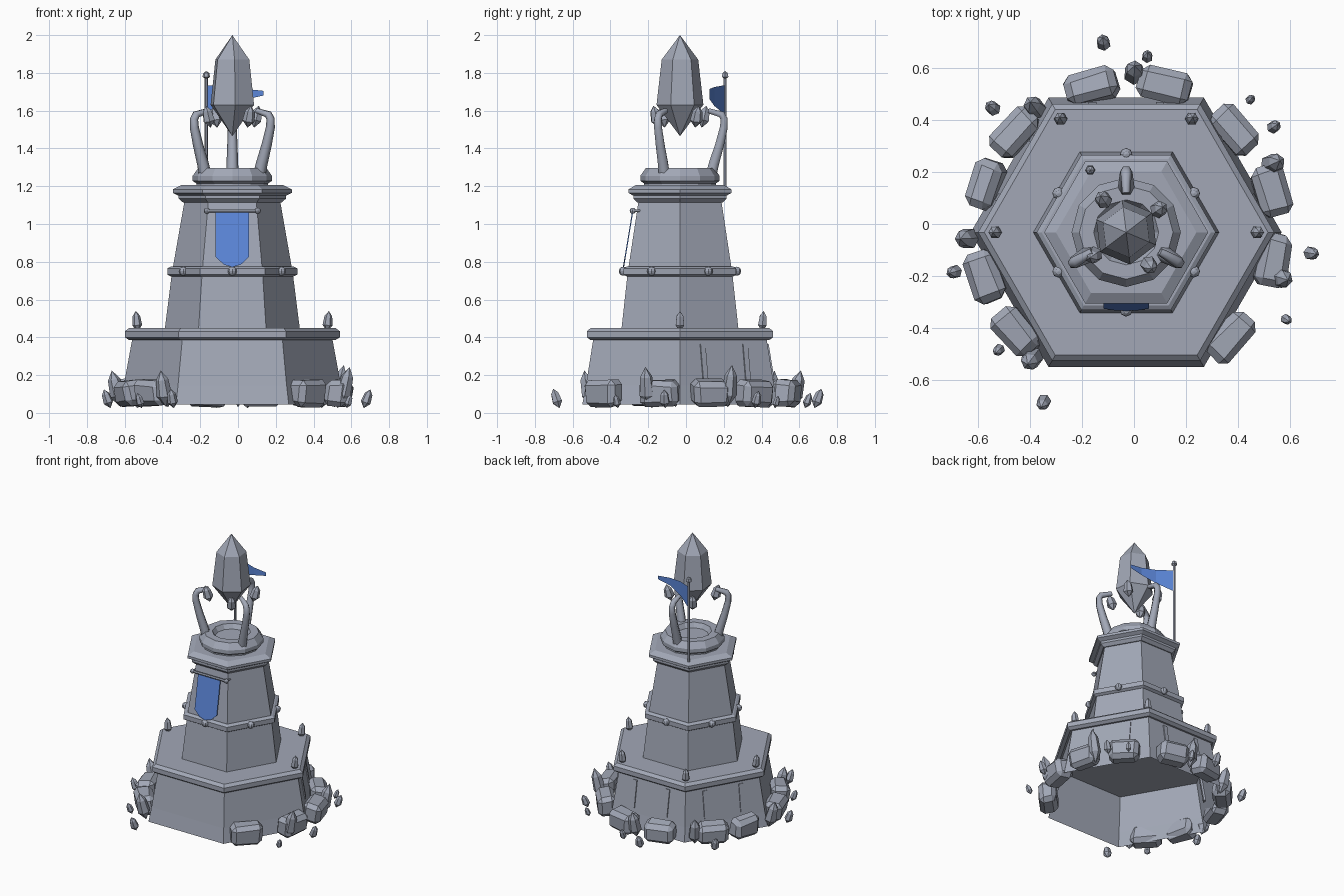
import bpy, bmesh, math, random
from mathutils import Vector, Matrix

random.seed(4)
if "Cube" in bpy.data.objects:
    bpy.data.objects.remove(bpy.data.objects["Cube"])

CENTER = Vector((-0.03, -0.032, 0))


def material(name, rgb):
    m = bpy.data.materials.new(name)
    m.use_nodes = True
    m.diffuse_color = (*rgb, 1)
    m.node_tree.nodes["Principled BSDF"].inputs["Base Color"].default_value = (*rgb, 1)
    return m


STONE = material("grey stone", (0.36, 0.39, 0.47))
CLOTH = material("blue cloth", (0.107, 0.243, 0.7))


def finish(name, bm, mat=STONE, matrix=Matrix(), fix=True):
    if fix:
        bmesh.ops.recalc_face_normals(bm, faces=bm.faces)
    mesh = bpy.data.meshes.new(name)
    bm.to_mesh(mesh)
    bm.free()
    mesh.materials.append(mat)
    obj = bpy.data.objects.new(name, mesh)
    obj.matrix_world = matrix
    bpy.context.collection.objects.link(obj)
    return obj


def lathe(name, profile, sides=6, turn=0.0, matrix=None, bottom=True, top=True):
    """Stack polygon rings given as (radius, height)."""
    bm = bmesh.new()
    rings = []
    for r, z in profile:
        angles = [turn + math.tau * i / sides for i in range(sides)]
        rings.append([bm.verts.new((r * math.cos(a), r * math.sin(a), z)) for a in angles])
    for low, high in zip(rings, rings[1:]):
        for i in range(sides):
            j = (i + 1) % sides
            bm.faces.new((low[i], low[j], high[j], high[i]))
    if bottom:
        bm.faces.new(rings[0][::-1])
    if top:
        bm.faces.new(rings[-1])
    bmesh.ops.remove_doubles(bm, verts=bm.verts, dist=0.0005)
    return finish(name, bm, matrix=matrix or Matrix.Translation(CENTER), fix=bottom and top)


def polar(deg, r, z):
    a = math.radians(deg)
    return CENTER + Vector((r * math.cos(a), r * math.sin(a), z))


def crystal(name, base, radius, height, lean=0.0, toward=0.0, turn=0.0):
    """Double-pointed crystal leaning toward a heading in degrees."""
    heading = Matrix.Rotation(math.radians(toward), 4, 'Z')
    tilt = Matrix.Rotation(math.radians(lean), 4, 'Y')
    shape = [(0, 0), (radius, height * 0.31), (radius * 0.78, height * 0.757), (0, height)]
    return lathe(name, shape, 6, turn, Matrix.Translation(base) @ heading @ tilt,
                 bottom=False, top=False)


def box(name, place, size, deg, pitch=0.0, bevel=0.0, jitter=0.0):
    """Box whose x axis points outward along deg."""
    bm = bmesh.new()
    bmesh.ops.create_cube(bm, size=1)
    for v in bm.verts:
        v.co = Vector(c * s for c, s in zip(v.co, size))
        v.co += Vector(random.uniform(-jitter, jitter) for _ in range(3))
    if bevel:
        bmesh.ops.bevel(bm, geom=bm.edges[:], offset=bevel, segments=1, affect='EDGES')
    turn = Matrix.Rotation(math.radians(deg), 4, 'Z') @ Matrix.Rotation(pitch, 4, 'Y')
    return finish(name, bm, matrix=Matrix.Translation(place) @ turn)


def ball(name, place, radius):
    bm = bmesh.new()
    bmesh.ops.create_uvsphere(bm, u_segments=8, v_segments=6, radius=radius)
    return finish(name, bm, matrix=Matrix.Translation(place))


def rod(name, start, end, radius):
    axis = end - start
    spin = axis.to_track_quat('Z', 'Y').to_matrix().to_4x4()
    return lathe(name, [(radius, 0), (radius, axis.length)], 6, 0,
                 Matrix.Translation(start) @ spin)


# Hexagonal body; the base is an open shell under the ledge
lathe("base_wall", [(0.597, 0.045), (0.575, 0.145), (0.53, 0.39)], bottom=False, top=False)
lathe("base_ledge", [(0.545, 0.385), (0.569, 0.4), (0.569, 0.432), (0.545, 0.45)])
lathe("tower_wall", [(0.358, 0.44), (0.32, 0.74), (0.25, 1.14)])
lathe("tower_band", [(0.325, 0.722), (0.344, 0.732), (0.344, 0.765), (0.325, 0.775)])
lathe("cornice", [(0.262, 1.115), (0.285, 1.135), (0.285, 1.15), (0.315, 1.165),
                  (0.315, 1.183), (0.27, 1.206)])
lathe("crown_dish", [(0.19, 1.2), (0.19, 1.215), (0.21, 1.228), (0.21, 1.255),
                     (0.18, 1.297), (0.125, 1.297), (0.105, 1.265)], sides=12)
for deg in range(30, 390, 60):
    ball("band_stud", polar(deg, 0.3, 0.75), 0.024)

# Ribs on the three rear base faces
for deg in (30, 90, 150):
    for side in (-0.13, 0.13):
        across = Vector((-math.sin(math.radians(deg)), math.cos(math.radians(deg)), 0))
        box("base_rib", polar(deg, 0.475, 0.27) + across * side, (0.02, 0.03, 0.19), deg, -0.16)

# Great crystal with its claws and floating shards
crystal("great_crystal", CENTER + Vector((0, 0, 1.465)), 0.125, 0.535, turn=math.radians(37))
for deg in (90, 210, 330):
    curve = bpy.data.curves.new("claw", 'CURVE')
    curve.dimensions = '3D'
    curve.bevel_depth = 1.0
    curve.bevel_resolution = 1
    curve.use_fill_caps = True
    path = [(0.165, 1.26, 0.033), (0.18, 1.32, 0.031), (0.21, 1.42, 0.027), (0.232, 1.51, 0.024),
            (0.234, 1.555, 0.022), (0.22, 1.58, 0.021), (0.15, 1.6, 0.015)]
    spline = curve.splines.new('POLY')
    spline.points.add(len(path) - 1)
    for point, (r, z, thick) in zip(spline.points, path):
        point.co = (*polar(deg, r, z), 1)
        point.radius = thick
    curve.materials.append(STONE)
    claw = bpy.data.objects.new("claw", curve)
    bpy.context.collection.objects.link(claw)
for deg in range(35, 395, 90):
    crystal("floating_shard", polar(deg, 0.14, 1.51), 0.033, 0.12, 15, deg)

# Flagpole and pennant
foot = Vector((-0.168, 0.207, 1.19))
rod("flagpole", foot, foot + Vector((0, 0, 0.58)), 0.009)
crystal("pole_finial", foot + Vector((0, 0, 0.575)), 0.02, 0.045)
bm = bmesh.new()
columns = [(-0.165, 0.205, 1.58, 1.735), (-0.06, 0.15, 1.625, 1.725),
           (0.04, 0.125, 1.66, 1.715), (0.135, 0.125, 1.68, 1.705)]
pairs = [(bm.verts.new((x, y, lo)), bm.verts.new((x, y, hi))) for x, y, lo, hi in columns]
for (a, b), (c, d) in zip(pairs, pairs[1:]):
    bm.faces.new((a, c, d, b))
finish("pennant", bm, CLOTH)

# Hanging banner on the front, following the wall's slope
bm = bmesh.new()
outline = [(-0.088, 1.062), (-0.088, 0.825), (-0.045, 0.785), (0, 0.772),
           (0.045, 0.785), (0.088, 0.825), (0.088, 1.062)]
face = bm.faces.new([bm.verts.new((x + CENTER.x, -0.286 - (1.062 - z) * 0.165, z))
                     for x, z in outline])
grown = bmesh.ops.extrude_face_region(bm, geom=[face])["geom"]
bmesh.ops.translate(bm, vec=(0, 0.006, 0),
                    verts=[v for v in grown if isinstance(v, bmesh.types.BMVert)])
finish("banner", bm, CLOTH)
ends = [CENTER + Vector((s * 0.135, -0.25, 1.07)) for s in (-1, 1)]
rod("banner_rod", ends[0], ends[1], 0.009)
for end in ends:
    ball("banner_knob", end, 0.016)
    rod("banner_bracket", end * 1.0, end + Vector((0, 0.05, 0)), 0.007)

# Crystals standing on the ledge corners
for deg in (0, 60, 120, 180):
    crystal("ledge_crystal", polar(deg, 0.5, 0.43), 0.026, 0.11, 6, deg)

# Boulders around the foot, long side along the wall
for x, y in [(-0.16, 0.53), (0.12, 0.53), (0.39, 0.36), (0.525, 0.13), (0.53, -0.14),
             (0.37, -0.43), (-0.45, -0.41), (-0.57, -0.2), (-0.575, 0.15), (-0.455, 0.35)]:
    outward = math.degrees(math.atan2(y - CENTER.y, x - CENTER.x))
    box("boulder", Vector((x, y, 0.105)), (0.12, 0.2, 0.14), outward, 0.1, 0.028, 0.01)

# Leaning crystals between the boulders
for x, y, h in [(0.0, 0.56, 0.2), (-0.37, 0.43, 0.2), (-0.62, -0.055, 0.2),
                (-0.38, -0.5, 0.2), (0.54, -0.2, 0.22), (0.51, 0.22, 0.23)]:
    outward = math.degrees(math.atan2(y - CENTER.y, x - CENTER.x))
    crystal("foot_crystal", Vector((x, y, 0.03)), 0.042, h, 14, outward)

# Loose shards scattered on the ground
for x, y, r in [(-0.115, 0.68, 0.028), (0.05, 0.63, 0.022), (-0.53, 0.435, 0.028),
                (0.44, 0.47, 0.018), (0.525, 0.365, 0.025), (0.665, -0.11, 0.027),
                (0.575, -0.36, 0.02), (-0.34, -0.67, 0.028), (-0.675, -0.18, 0.027),
                (-0.51, -0.475, 0.022)]:
    outward = math.degrees(math.atan2(y, x))
    crystal("loose_shard", Vector((x, y, 0.025)), r, r * 3.9, 20, outward)
